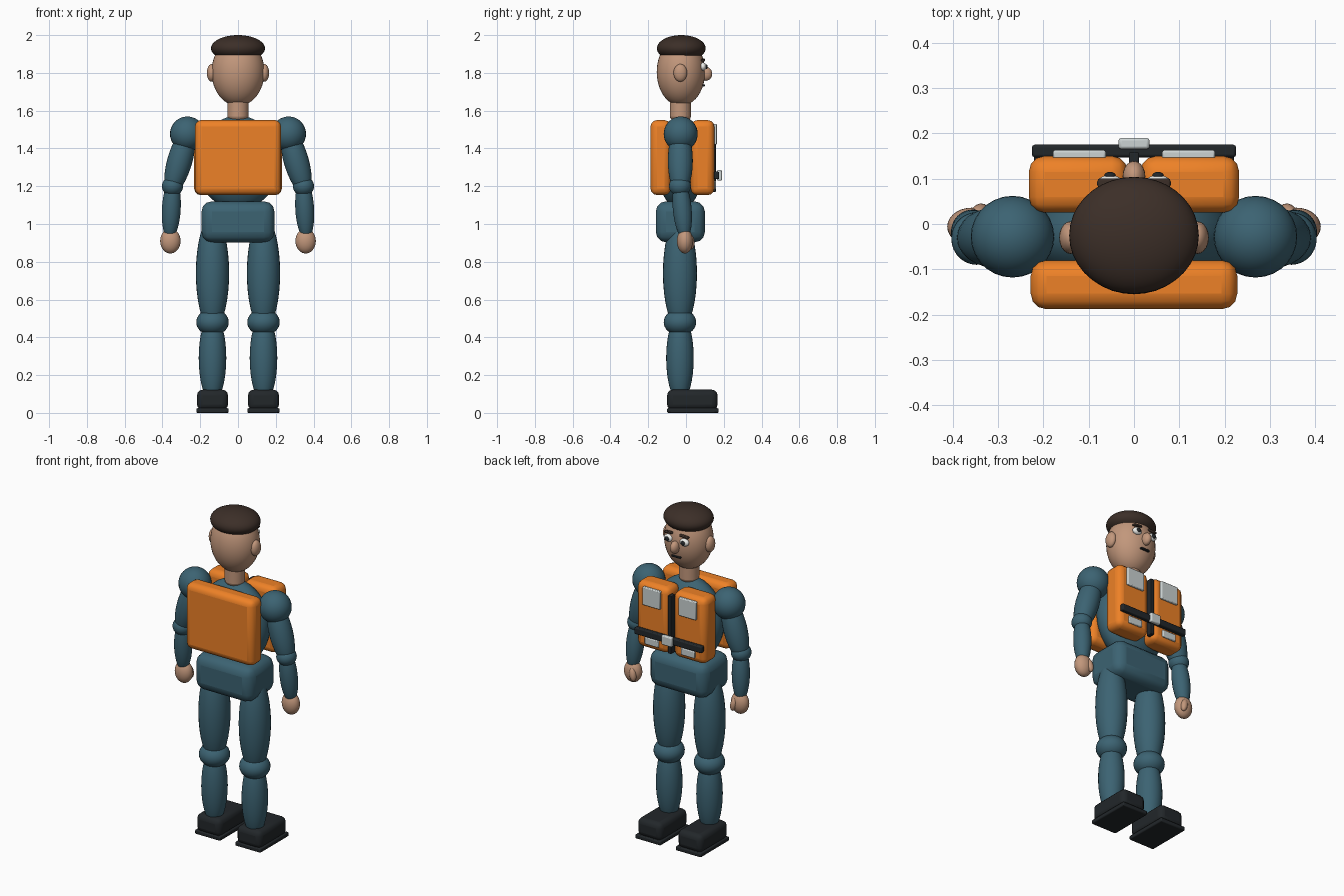
import bpy, math
from mathutils import Vector

if "Cube" in bpy.data.objects:
    bpy.data.objects.remove(bpy.data.objects["Cube"])


def material(name, rgb):
    m = bpy.data.materials.new(name)
    m.diffuse_color = (*rgb, 1)
    m.use_nodes = True
    m.node_tree.nodes["Principled BSDF"].inputs["Base Color"].default_value = m.diffuse_color
    return m


TEAL = material("teal_cloth", (0.045, 0.125, 0.17))
ORANGE = material("orange_vest", (0.85, 0.22, 0.02))
SKIN = material("skin", (0.54, 0.31, 0.2))
HAIR = material("dark_hair", (0.045, 0.028, 0.021))
BLACK = material("black_trim", (0.016, 0.02, 0.023))
SILVER = material("reflective", (0.6, 0.65, 0.65))
WHITE = material("eye_white", (0.85, 0.85, 0.82))


def finish(name, mat, angle=40):
    ob = bpy.context.object
    ob.name = name
    ob.data.materials.append(mat)
    bpy.ops.object.shade_smooth_by_angle(angle=math.radians(angle))
    return ob


def ball(name, mat, center, radii, axis=None, seg=28, rings=18):
    """Ellipsoid, with its long z axis optionally aimed along a direction."""
    bpy.ops.mesh.primitive_uv_sphere_add(segments=seg, ring_count=rings, radius=1, location=center)
    ob = bpy.context.object
    ob.scale = radii
    if axis:
        ob.rotation_euler = Vector(axis).to_track_quat('Z', 'Y').to_euler()
    return finish(name, mat)


def box(name, mat, lo, hi, bevel=0.0, seg=3, tilt=0.0):
    """Rounded box between two corners."""
    lo, hi = Vector(lo), Vector(hi)
    bpy.ops.mesh.primitive_cube_add(size=1, location=(lo + hi) / 2)
    ob = bpy.context.object
    ob.scale = hi - lo
    bpy.ops.object.transform_apply(location=False, rotation=False, scale=True)
    ob.rotation_euler.y = tilt
    finish(name, mat)
    if bevel:
        b = ob.modifiers.new("round", 'BEVEL')
        b.width, b.segments = bevel, seg
    return ob


def pair_box(name, mat, lo, hi, bevel=0.0, seg=3, tilt=0.0):
    for side, s in (("right", 1), ("left", -1)):
        xs = sorted((lo[0] * s, hi[0] * s))
        box(f"{side}_{name}", mat, (xs[0], *lo[1:]), (xs[1], *hi[1:]), bevel, seg, tilt * s)


def pair_ball(name, mat, c, radii, axis=None, seg=28, rings=18):
    for side, s in (("right", 1), ("left", -1)):
        a = (axis[0] * s, axis[1], axis[2]) if axis else None
        ball(f"{side}_{name}", mat, (c[0] * s, c[1], c[2]), radii, a, seg, rings)


# Head, hair and neck
ball("head", SKIN, (0, -0.027, 1.805), (0.14, 0.128, 0.18), seg=36, rings=24)
ball("hair", HAIR, (0, -0.025, 1.93), (0.143, 0.129, 0.07), seg=36, rings=24)
bpy.ops.mesh.primitive_cylinder_add(vertices=28, radius=0.056, depth=0.12, location=(0, -0.03, 1.61))
neck = finish("neck", SKIN)
nb = neck.modifiers.new("round", 'BEVEL')
nb.width, nb.segments, nb.limit_method = 0.02, 3, 'ANGLE'

# Face
ball("nose", SKIN, (0, 0.105, 1.795), (0.025, 0.034, 0.037), seg=20, rings=12)
box("mouth", BLACK, (-0.03, 0.085, 1.729), (0.03, 0.1, 1.739), 0.003, 2)
pair_ball("ear", SKIN, (0.14, -0.03, 1.80), (0.025, 0.036, 0.047), seg=20, rings=12)
pair_ball("eye", WHITE, (0.053, 0.09, 1.833), (0.029, 0.018, 0.022), seg=20, rings=12)
pair_ball("pupil", BLACK, (0.053, 0.106, 1.833), (0.013, 0.009, 0.013), seg=16, rings=10)
pair_box("eyebrow", HAIR, (0.023, 0.08, 1.862), (0.08, 0.1, 1.874), 0.004, 2, 0.1)

# Torso and hips
ball("torso", TEAL, (0, -0.03, 1.325), (0.22, 0.125, 0.248), seg=36, rings=24)
box("hips", TEAL, (-0.193, -0.16, 0.903), (0.193, 0.1, 1.12), 0.055, 3)

# Arms
pair_ball("shoulder", TEAL, (0.268, -0.028, 1.477), (0.092, 0.09, 0.092))
pair_ball("upper_arm", TEAL, (0.308, -0.03, 1.335), (0.066, 0.066, 0.19), (-0.078, 0, 0.27))
pair_ball("elbow", TEAL, (0.347, -0.032, 1.2), (0.056, 0.058, 0.052))
pair_ball("forearm", TEAL, (0.353, -0.02, 1.08), (0.05, 0.05, 0.165), (-0.014, -0.022, 0.25))
pair_ball("hand", SKIN, (0.358, -0.006, 0.91), (0.054, 0.042, 0.066))
pair_ball("thumb", SKIN, (0.338, 0.025, 0.905), (0.02, 0.02, 0.04), (0.2, -0.1, 1), 16, 10)

# Legs
pair_ball("thigh", TEAL, (0.135, -0.032, 0.74), (0.088, 0.09, 0.3))
pair_ball("knee", TEAL, (0.135, -0.032, 0.48), (0.086, 0.086, 0.07))
pair_ball("shin", TEAL, (0.135, -0.032, 0.29), (0.073, 0.073, 0.233))
pair_box("boot", BLACK, (0.053, -0.1, 0.015), (0.217, 0.167, 0.123), 0.03, 3)
pair_box("boot_sole", BLACK, (0.05, -0.1, 0), (0.22, 0.173, 0.025), 0.006, 2)

# Life vest: one back pad, two front pads
box("vest_back", ORANGE, (-0.228, -0.188, 1.153), (0.228, -0.08, 1.55), 0.035, 3)
pair_box("vest_front", ORANGE, (0.014, 0.025, 1.153), (0.232, 0.15, 1.55), 0.035, 3)

# Vest trim
box("vest_zip", BLACK, (-0.011, 0.12, 1.17), (0.011, 0.158, 1.52), 0.003, 2)
box("vest_belt", BLACK, (-0.225, 0.147, 1.237), (0.225, 0.175, 1.277), 0.006, 2)
box("vest_buckle", SILVER, (-0.034, 0.165, 1.229), (0.034, 0.19, 1.286), 0.006, 2)
pair_box("upper_reflector", SILVER, (0.062, 0.143, 1.42), (0.179, 0.163, 1.53), 0.005, 2)
pair_box("lower_reflector", SILVER, (0.075, 0.143, 1.185), (0.167, 0.16, 1.228), 0.005, 2)
